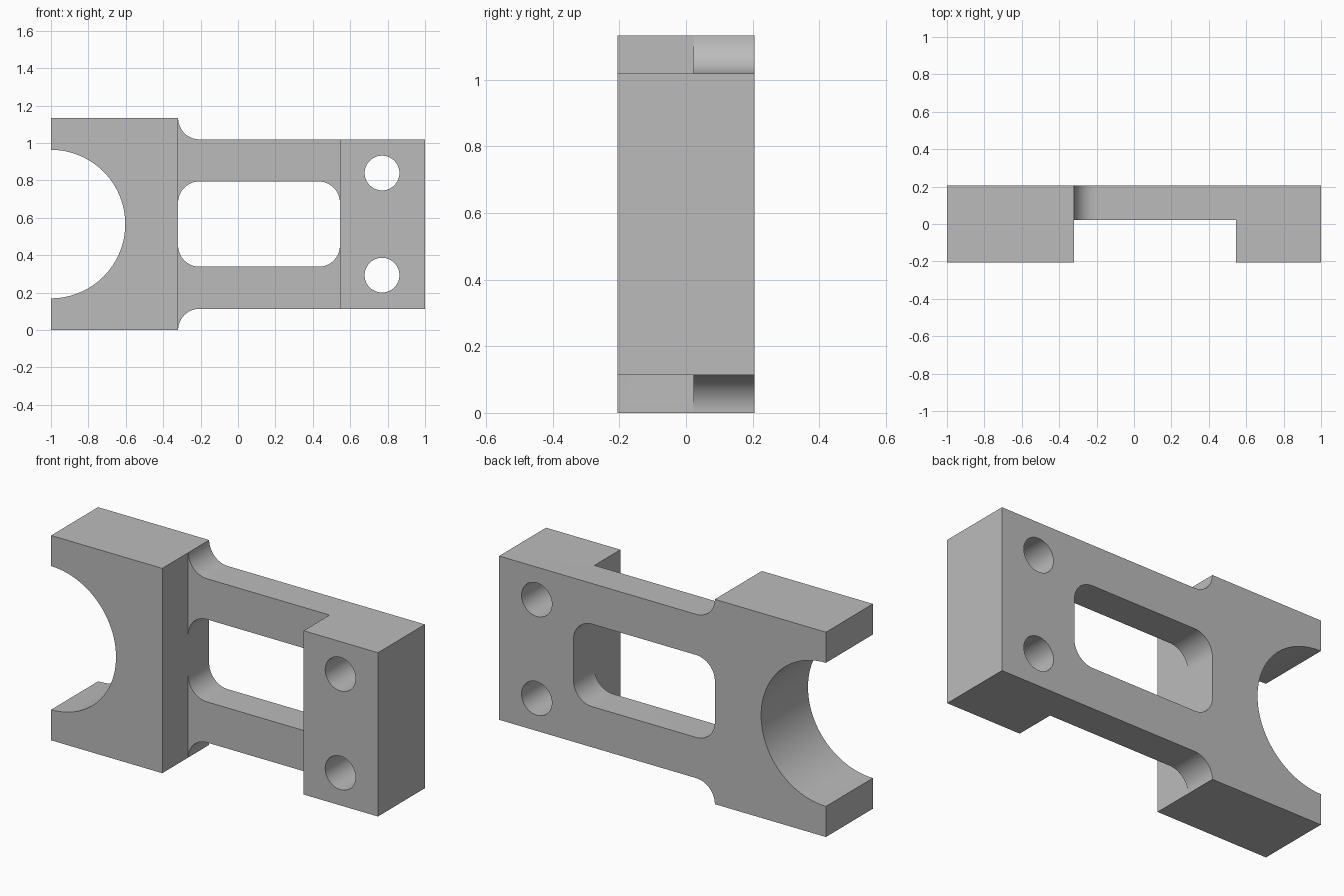
import bpy, bmesh, math

if "Cube" in bpy.data.objects:
    bpy.data.objects.remove(bpy.data.objects["Cube"], do_unlink=True)

HALF_Y, WEB_Y = 0.205, 0.022          # half depth, front face of the thin web
MID = 0.5665                          # height of the symmetry plane
HEAD, NARROW, SLOT = 0.5665, 0.453, 0.228   # half heights
STEP_X, FOOT_X = -0.32, 0.545         # ends of the thin web
FILLET = 0.114

grey = bpy.data.materials.new("plain grey")
grey.use_nodes = True
colour = (0.5, 0.5, 0.5, 1)
grey.diffuse_color = colour
grey.node_tree.nodes["Principled BSDF"].inputs["Base Color"].default_value = colour


def arc(cx, cz, r, start, end, steps=16):
    """Points on an arc in the xz plane, angles in degrees."""
    angles = [math.radians(start + (end - start) * i / steps) for i in range(steps + 1)]
    return [(cx + r * math.cos(a), cz + r * math.sin(a)) for a in angles]


def prism(name, profile, y0, y1):
    """Extrude an xz profile (z measured from the symmetry plane) along y."""
    bm = bmesh.new()
    face = bm.faces.new([bm.verts.new((x, y0, MID + z)) for x, z in profile])
    out = bmesh.ops.extrude_face_region(bm, geom=[face])
    moved = [v for v in out["geom"] if isinstance(v, bmesh.types.BMVert)]
    bmesh.ops.translate(bm, verts=moved, vec=(0, y1 - y0, 0))
    bmesh.ops.recalc_face_normals(bm, faces=bm.faces)
    mesh = bpy.data.meshes.new(name)
    bm.to_mesh(mesh)
    bm.free()
    mesh.materials.append(grey)
    obj = bpy.data.objects.new(name, mesh)
    bpy.context.collection.objects.link(obj)
    return obj


# Outline: wide head with a half-round mouth, filleted down to the narrow arm
upper = [(1, NARROW)]
upper += arc(STEP_X + FILLET, NARROW + FILLET, FILLET, 270, 180)[:-1]
upper += [(STEP_X, HEAD), (-1, HEAD)]
mouth = arc(-1, 0, 0.397, 90, -90, 48)
lower = [(x, -z) for x, z in reversed(upper)]
bracket = prism("bracket", upper + mouth + lower, -HALF_Y, HALF_Y)

# Front pocket that leaves the thin web
pocket = [(STEP_X, -1), (FOOT_X, -1), (FOOT_X, 1), (STEP_X, 1)]
cutters = [prism("pocket_cutter", pocket, -1, WEB_Y)]

# Rounded window through the web
window = []
for cx, cz, start in ((FOOT_X - FILLET, SLOT - FILLET, 0),
                      (STEP_X + FILLET, SLOT - FILLET, 90),
                      (STEP_X + FILLET, FILLET - SLOT, 180),
                      (FOOT_X - FILLET, FILLET - SLOT, 270)):
    window += arc(cx, cz, FILLET, start, start + 90)
cutters.append(prism("window_cutter", window, WEB_Y - 0.1, 1))

# Two bolt holes through the foot
for side in (-1, 1):
    hole = arc(0.77, side * 0.273, 0.093, 0, 360, 48)[:-1]
    cutters.append(prism("hole_cutter", hole, -1, 1))

# Cut everything out, then bake the result
bpy.context.view_layer.objects.active = bracket
for cutter in cutters:
    cutter.hide_render = True
    cut = bracket.modifiers.new(cutter.name, "BOOLEAN")
    cut.operation = "DIFFERENCE"
    cut.solver = "EXACT"
    cut.object = cutter
    bpy.ops.object.modifier_apply(modifier=cut.name)
    bpy.data.objects.remove(cutter, do_unlink=True)

bpy.ops.object.select_all(action="DESELECT")
bracket.select_set(True)
bpy.ops.object.shade_smooth_by_angle(angle=math.radians(30))
